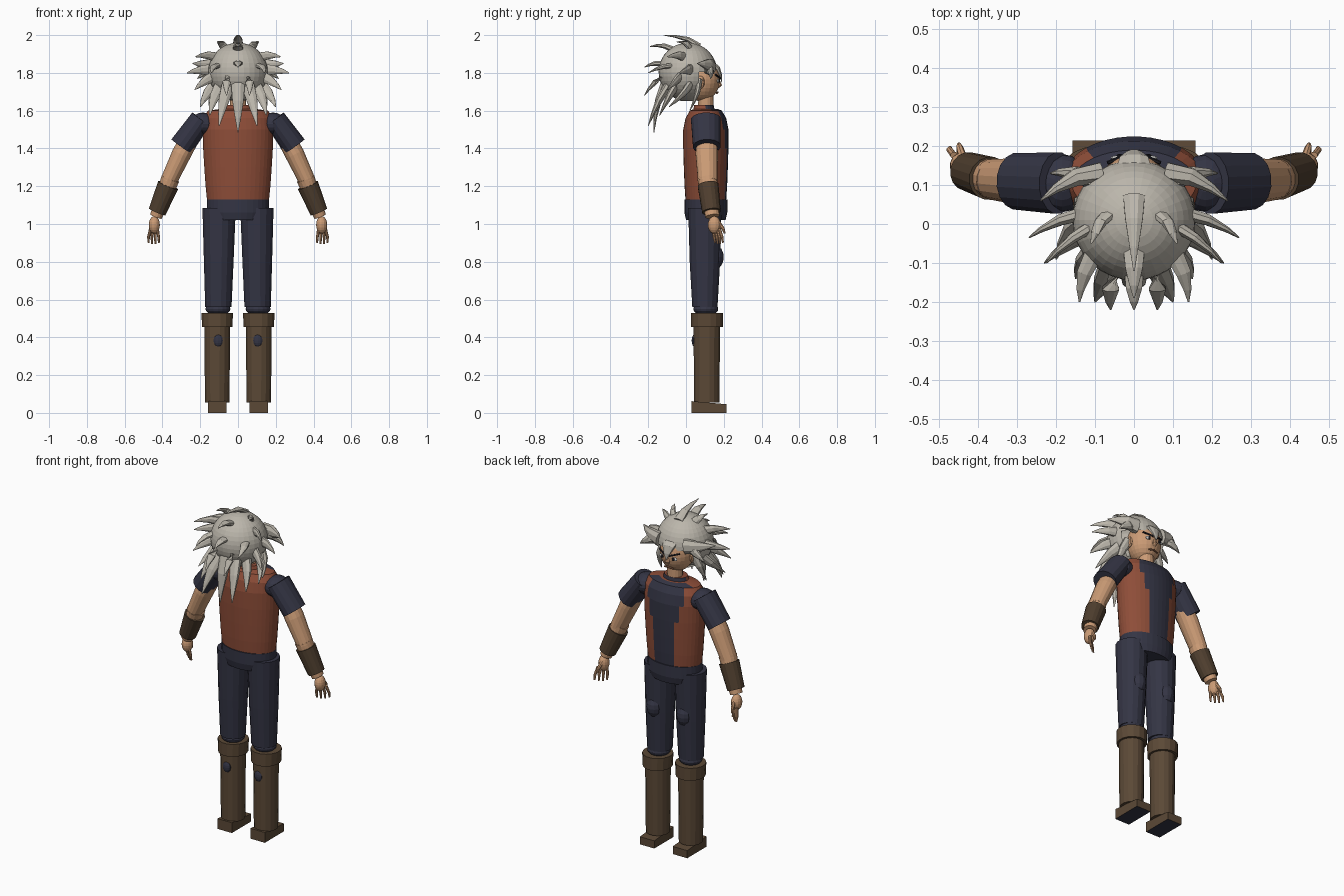
import bpy, bmesh, math
from mathutils import Vector, Matrix

cube = bpy.data.objects.get("Cube")
if cube:
    bpy.data.objects.remove(cube, do_unlink=True)


def material(name, r, g, b):
    m = bpy.data.materials.new(name)
    m.use_nodes = True
    m.diffuse_color = (r, g, b, 1)
    bsdf = m.node_tree.nodes["Principled BSDF"]
    bsdf.inputs["Base Color"].default_value = (r, g, b, 1)
    bsdf.inputs["Roughness"].default_value = 0.9
    return m


hair = material("silver hair", .50, .47, .41)
skin = material("tan skin", .60, .33, .18)
red = material("rust red", .27, .075, .04)
navy = material("dark navy", .034, .035, .058)
brown = material("boot brown", .105, .066, .037)
dark_brown = material("bracer brown", .078, .049, .028)
black = material("eye black", .012, .012, .016)
white = material("eye white", .75, .75, .72)
lips = material("lip brown", .33, .15, .08)


def finish(name, bm, *mats):
    bmesh.ops.recalc_face_normals(bm, faces=bm.faces)
    me = bpy.data.meshes.new(name)
    bm.to_mesh(me)
    bm.free()
    for m in mats:
        me.materials.append(m)
    ob = bpy.data.objects.new(name, me)
    bpy.context.collection.objects.link(ob)
    return ob


def loft(name, rings, mats, sides=16, rule=None):
    """Elliptical tube through rings of (centre, side radius, depth radius)."""
    bm = bmesh.new()
    pts = [Vector(r[0]) for r in rings]
    loops = []
    for i, (p, ring) in enumerate(zip(pts, rings)):
        t = (pts[min(i + 1, len(pts) - 1)] - pts[max(i - 1, 0)]).normalized()
        ref = Vector((0, 1, 0)) if abs(t.y) < .8 else Vector((0, 0, 1))
        v = (ref - t * ref.dot(t)).normalized()
        u = v.cross(t)
        angles = [math.tau * (k + .5) / sides for k in range(sides)]
        loops.append([bm.verts.new(p + u * math.cos(a) * ring[1] + v * math.sin(a) * ring[2])
                      for a in angles])
    for a, b in zip(loops, loops[1:]):
        for k in range(sides):
            n = (k + 1) % sides
            bm.faces.new((a[k], a[n], b[n], b[k]))
    bm.faces.new(loops[0])
    bm.faces.new(loops[-1])
    if rule:
        for f in bm.faces:
            f.material_index = rule(f.calc_center_median())
    return finish(name, bm, *mats)


def ball(name, centre, radii, mat, u=16, v=10, cut=None):
    bm = bmesh.new()
    place = Matrix.Translation(centre) @ Matrix.Diagonal((*radii, 1))
    bmesh.ops.create_uvsphere(bm, u_segments=u, v_segments=v, radius=1, matrix=place)
    if cut:
        gone = [f for f in bm.faces if cut(f.calc_center_median())]
        bmesh.ops.delete(bm, geom=gone, context='FACES')
    return finish(name, bm, mat)


def spike(name, base, tip, width, depth=None):
    """Curved tapering lock of hair."""
    b, t = Vector(base), Vector(tip)
    d = depth or width * .6
    bulge = (b - Vector((0, .01, 1.8))).normalized() * .018
    loft(name, [(b, width, d), (b.lerp(t, .35) + bulge, width * .8, d * .8),
                (b.lerp(t, .7) + bulge * .7, width * .42, d * .42), (t, .002, .002)], [hair], 8)


# Torso with a stepped front panel
def panel(c):
    half = .115 if c.z > 1.5 else .09 if c.z > 1.4 else .065
    return 1 if c.y > .11 and abs(c.x) < half else 0


loft("vest", [((0, .105, z), rx, ry) for z, rx, ry in (
    (1.11, .163, .107), (1.2, .172, .113), (1.3, .179, .117), (1.4, .185, .12),
    (1.5, .188, .12), (1.56, .183, .108), (1.6, .16, .085), (1.61, .09, .06))],
    [red, navy], 40, panel)
loft("collar", [((0, .095, 1.58), .085, .062), ((0, .095, 1.63), .07, .052)], [red, navy], 24,
     lambda c: 1 if c.y > .1 else 0)
loft("neck", [((0, .105, 1.58), .045, .042), ((0, .105, 1.71), .043, .04)], [skin])
loft("pelvis", [((0, .105, 1.02), .15, .105), ((0, .105, 1.06), .166, .114),
                ((0, .105, 1.13), .166, .114)], [navy], 32)

# Head and face
ball("head", (0, .08, 1.765), (.096, .1, .115), skin, 24, 16)
loft("nose", [((0, .172, 1.765), .007, .006), ((0, .178, 1.735), .015, .014),
              ((0, .168, 1.722), .01, .006)], [skin], 8)
loft("mouth", [((-.03, .162, 1.692), .004, .004), ((0, .168, 1.697), .006, .004),
               ((.03, .162, 1.692), .004, .004)], [lips], 8)

# Hair cap, open around the face
ball("hair_cap", (0, .01, 1.805), (.158, .155, .155), hair, 32, 20,
     lambda c: c.z < 1.80 and c.y > .055)
ball("nape_hair", (0, -.01, 1.77), (.125, .1, .12), hair, 24, 14)
for i, (b, t, w) in enumerate((
        ((0, .07, 1.94), (0, -.12, 2.0), .03),
        ((0, -.06, 1.92), (0, -.19, 1.94), .03),
        ((0, -.11, 1.85), (0, -.22, 1.83), .028),
        ((0, -.11, 1.75), (0, -.17, 1.485), .04))):
    spike(f"middle_spike_{i}", b, t, w)
spike("forelock", (0, .13, 1.85), (0, .19, 1.75), .05, .02)

side_spikes = (
    ((.06, .03, 1.92), (.11, -.05, 1.965), .026),
    ((.10, .0, 1.88), (.225, -.10, 1.885), .028),
    ((.12, .03, 1.82), (.27, -.035, 1.80), .032),
    ((.11, -.02, 1.79), (.23, -.10, 1.71), .032),
    ((.11, .03, 1.75), (.20, -.09, 1.62), .035),
    ((.09, -.05, 1.74), (.15, -.14, 1.575), .035),
    ((.05, -.09, 1.74), (.10, -.20, 1.52), .038),
    ((.05, -.11, 1.79), (.06, -.22, 1.68), .03),
    ((.10, -.07, 1.84), (.14, -.20, 1.80), .026),
    ((.10, .07, 1.76), (.15, .02, 1.60), .03))

for s, side in ((1, "left"), (-1, "right")):
    def at(x, y, z):
        return (s * x, y, z)

    for i, (b, t, w) in enumerate(side_spikes):
        spike(f"{side}_spike_{i}", at(*b), at(*t), w)
    spike(f"{side}_front_lock", at(.085, .13, 1.83), at(.24, .06, 1.85), .045, .03)
    spike(f"{side}_temple_lock", at(.1, .11, 1.83), at(.215, .13, 1.77), .035, .025)

    # Facial features
    ball(f"{side}_eye", at(.04, .17, 1.757), (.02, .006, .011), white, 12, 6)
    ball(f"{side}_iris", at(.037, .175, 1.757), (.009, .005, .01), black, 10, 6)
    loft(f"{side}_brow", [(at(.012, .181, 1.772), .006, .005),
                          (at(.068, .157, 1.79), .005, .005)], [black], 6)
    ball(f"{side}_ear", at(.097, .075, 1.75), (.012, .024, .034), skin, 10, 8)

    # Arm
    ball(f"{side}_shoulder", at(.185, .105, 1.53), (.07, .075, .06), navy)
    loft(f"{side}_sleeve", [(at(.195, .105, 1.555), .06, .08),
                            (at(.30, .11, 1.41), .066, .074)], [navy])
    loft(f"{side}_upper_arm", [(at(.24, .11, 1.48), .05, .055), (at(.30, .11, 1.37), .052, .06),
                               (at(.368, .115, 1.225), .045, .052)], [skin])
    ball(f"{side}_elbow", at(.366, .115, 1.225), (.043, .05, .04), skin)
    loft(f"{side}_forearm", [(at(.358, .113, 1.24), .05, .053),
                             (at(.434, .14, 1.04), .033, .038)], [skin])
    loft(f"{side}_bracer", [(at(.37, .117, 1.205), .058, .056),
                            (at(.428, .135, 1.065), .048, .05)], [dark_brown])

    # Hand
    ball(f"{side}_palm", at(.443, .15, .995), (.03, .034, .047), skin, 14, 10)
    for i in range(4):
        k = i - 1.5
        loft(f"{side}_finger_{i}", [
            (at(.445 + k * .012, .16 + k * .011, .975), .009, .009),
            (at(.447 + k * .018, .17 + k * .014, .93), .008, .008),
            (at(.446 + k * .018, .175 + k * .014, .892 + abs(k) * .006), .005, .005)], [skin], 8)
    loft(f"{side}_thumb", [(at(.44, .17, 1.01), .012, .012), (at(.448, .197, .975), .009, .009),
                           (at(.45, .205, .95), .005, .005)], [skin], 8)

    # Leg
    loft(f"{side}_trouser_leg", [(at(.1, .1, 1.085), .09, .09), (at(.102, .1, .8), .08, .082),
                                 (at(.104, .1, .56), .071, .068)], [navy])
    ball(f"{side}_lower_knee", at(.106, .105, .55), (.066, .066, .035), navy)
    ball(f"{side}_knee_pad", at(.1, .155, .825), (.045, .045, .062), navy, 12, 8)

    # Boot
    loft(f"{side}_boot_cuff", [(at(.11, .112, .455), .082, .086),
                               (at(.11, .112, .53), .085, .086)], [brown])
    loft(f"{side}_boot_shaft", [(at(.11, .11, .055), .066, .068),
                                (at(.11, .11, .48), .07, .072)], [brown])
    ball(f"{side}_boot_patch", at(.105, .045, .383), (.026, .015, .033), navy, 10, 8)

    # Wedge foot with a dark sole
    bm = bmesh.new()
    bmesh.ops.create_cube(bm, size=1, matrix=Matrix.Translation(at(.11, .122, .031))
                          @ Matrix.Diagonal((.096, .184, .062, 1)))
    for v in bm.verts:
        if v.co.y > .1 and v.co.z > .03:
            v.co.z -= .016
    for f in bm.faces:
        f.material_index = 1 if f.calc_center_median().z < .005 else 0
    finish(f"{side}_foot", bm, brown, navy)
